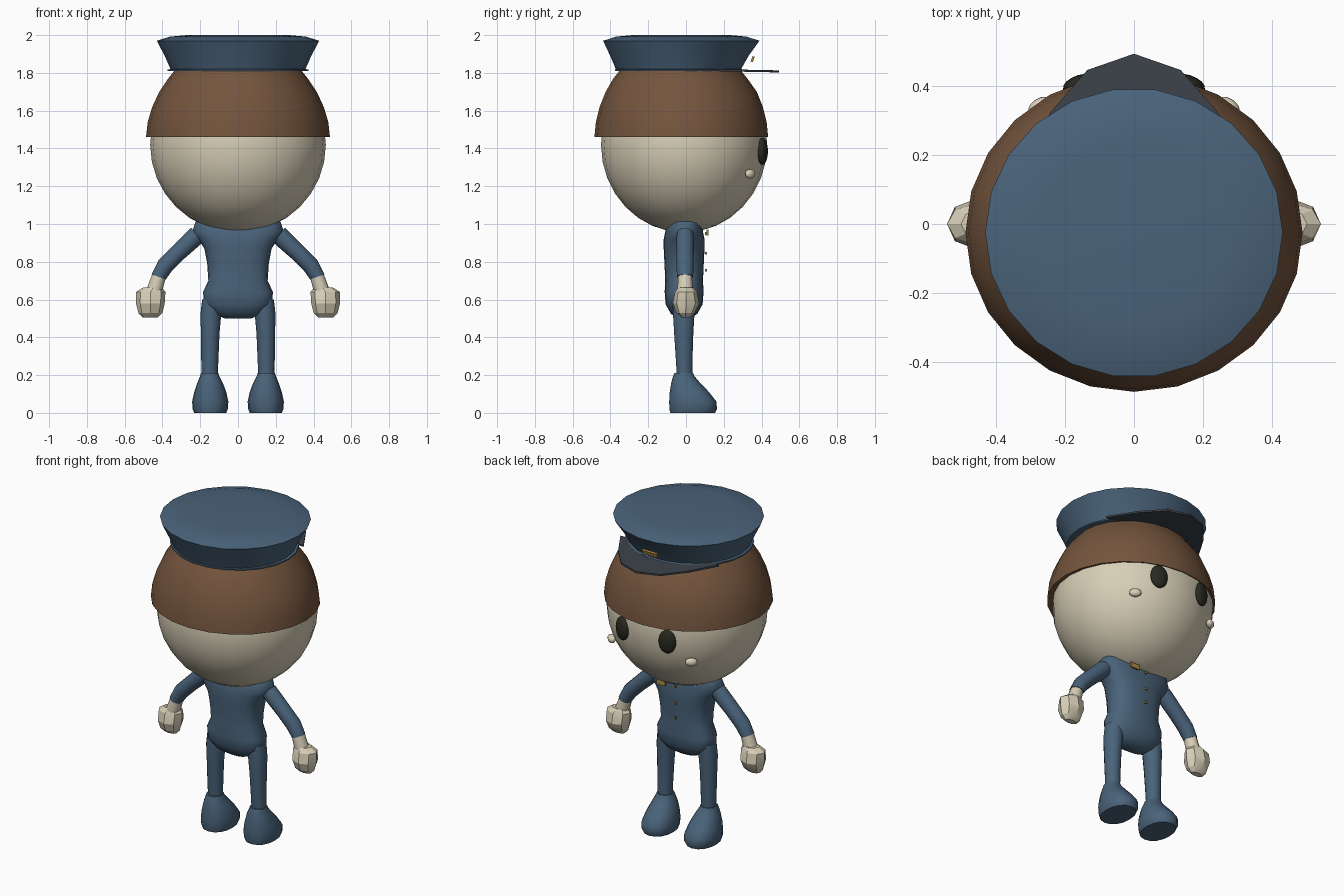
import bpy, bmesh, math
from mathutils import Vector


def material(name, rgb):
    m = bpy.data.materials.new(name)
    m.diffuse_color = (*rgb, 1)
    return m


BLUE = material("uniform blue", (0.068, 0.125, 0.195))
SKIN = material("cream skin", (0.68, 0.62, 0.47))
HAIR = material("brown hair", (0.175, 0.09, 0.047))
VISOR = material("dark visor", (0.045, 0.056, 0.07))
EYE = material("black eye", (0.022, 0.022, 0.015))
GOLD = material("brass", (0.42, 0.26, 0.06))


def finish(name, bm, mat, angle=40):
    bmesh.ops.recalc_face_normals(bm, faces=bm.faces)
    me = bpy.data.meshes.new(name)
    bm.to_mesh(me)
    bm.free()
    me.materials.append(mat)
    if angle:
        me.shade_smooth()
        me.set_sharp_from_angle(angle=math.radians(angle))
    ob = bpy.data.objects.new(name, me)
    bpy.context.collection.objects.link(ob)
    return ob


def loft(name, rings, mat, sides=16, power=1.0, angle=40, tilts=None):
    """Skin rings of (x, y, z, x radius, y radius); power < 1 squares them off."""
    bm = bmesh.new()
    loops = []
    for i, (cx, cy, cz, rx, ry) in enumerate(rings):
        t = math.radians(tilts[i]) if tilts else 0
        loop = []
        for k in range(sides):
            a = math.tau * k / sides
            c, s = math.cos(a), math.sin(a)
            u = math.copysign(abs(c) ** power, c) * rx
            v = math.copysign(abs(s) ** power, s) * ry
            loop.append(bm.verts.new((cx + u * math.cos(t), cy + v, cz + u * math.sin(t))))
        loops.append(loop)
    for a, b in zip(loops, loops[1:]):
        for k in range(sides):
            n = (k + 1) % sides
            bm.faces.new((a[k], a[n], b[n], b[k]))
    bm.faces.new(loops[0][::-1])
    bm.faces.new(loops[-1])
    return finish(name, bm, mat, angle)


def ball(name, loc, radii, mat, u=16, v=10, turn=0):
    bm = bmesh.new()
    bmesh.ops.create_uvsphere(bm, u_segments=u, v_segments=v, radius=1)
    for p in bm.verts:
        p.co = Vector((p.co.x * radii[0], p.co.y * radii[1], p.co.z * radii[2]))
    ob = finish(name, bm, mat, 60)
    ob.location = loc
    ob.rotation_euler.z = turn
    return ob


def plate(name, loc, size, mat, tilt=0):
    bm = bmesh.new()
    bmesh.ops.create_cube(bm, size=1)
    for p in bm.verts:
        p.co = Vector((p.co.x * size[0], p.co.y * size[1], p.co.z * size[2]))
    ob = finish(name, bm, mat, 0)
    ob.location = loc
    ob.rotation_euler.x = tilt
    return ob


# Head and bowl-shaped hair
ball("head", (0, -0.01, 1.42), (0.465, 0.44, 0.465), SKIN, 24, 16)
loft("hair", [(0, -0.02, 1.47, 0.44, 0.415),
              (0, -0.025, 1.46, 0.487, 0.46),
              (0, -0.025, 1.54, 0.478, 0.452),
              (0, -0.025, 1.62, 0.454, 0.432),
              (0, -0.025, 1.70, 0.417, 0.40),
              (0, -0.03, 1.77, 0.37, 0.355),
              (0, -0.03, 1.82, 0.33, 0.315)], HAIR, 24)

# Flared cap with thin lower rim
loft("cap", [(0, -0.035, 1.81, 0.372, 0.345),
             (0, -0.035, 1.818, 0.372, 0.345),
             (0, -0.04, 1.82, 0.357, 0.335),
             (0, -0.035, 1.89, 0.388, 0.37),
             (0, -0.025, 1.97, 0.43, 0.418),
             (0, -0.025, 1.992, 0.36, 0.35),
             (0, -0.025, 2.0, 0.27, 0.26)], BLUE, 22, angle=35)

# Pointed visor on the face side
half = [(0.34, 0.16), (0.24, 0.325), (0.135, 0.445)]
outline = half + [(0, 0.492)] + [(-x, y) for x, y in reversed(half)]
bm = bmesh.new()
layers = [[bm.verts.new((x, y, 1.815 - 0.02 * (y - 0.16) + dz)) for x, y in outline]
          for dz in (-0.006, 0.005)]
bm.faces.new(layers[0][::-1])
bm.faces.new(layers[1])
for k in range(len(outline)):
    n = (k + 1) % len(outline)
    bm.faces.new((layers[0][k], layers[0][n], layers[1][n], layers[1][k]))
finish("visor", bm, VISOR, 0)
plate("cap_badge", (0, 0.353, 1.873), (0.10, 0.012, 0.03), GOLD, -0.35)

# Torso with squared shoulders
loft("torso", [(0, -0.01, 0.50, 0.07, 0.035),
               (0, -0.01, 0.525, 0.13, 0.07),
               (0, -0.01, 0.575, 0.18, 0.098),
               (0, -0.01, 0.64, 0.185, 0.103),
               (0, -0.01, 0.70, 0.157, 0.10),
               (0, -0.01, 0.79, 0.163, 0.104),
               (0, -0.01, 0.87, 0.178, 0.108),
               (0, -0.01, 0.92, 0.212, 0.108),
               (0, -0.01, 0.96, 0.242, 0.10),
               (0, -0.005, 1.01, 0.226, 0.09),
               (0, -0.005, 1.03, 0.205, 0.075)], BLUE, 20, 0.8, 50)

# Brass buttons and chest badge
for i, z in enumerate((0.95, 0.845, 0.755)):
    plate(f"button_{i + 1}", (0, 0.106, z), (0.012, 0.009, 0.014), GOLD)
plate("chest_badge", (0.09, 0.114, 0.955), (0.06, 0.009, 0.03), GOLD)

for side, s in (("left", -1), ("right", 1)):
    # Face details
    ball(f"{side}_eye", (s * 0.155, 0.405, 1.385), (0.052, 0.026, 0.072), EYE, turn=-s * 0.3)
    ball(f"{side}_cheek", (s * 0.275, 0.34, 1.265), (0.036, 0.022, 0.025), SKIN, 10, 8, -s * 0.65)

    # Sleeve, wrist and faceted fist
    loft(f"{side}_sleeve", [(s * 0.215, -0.005, 0.945, 0.048, 0.045),
                            (s * 0.25, -0.005, 0.91, 0.048, 0.047),
                            (s * 0.32, -0.005, 0.845, 0.045, 0.046),
                            (s * 0.385, -0.005, 0.78, 0.045, 0.046),
                            (s * 0.42, -0.005, 0.72, 0.040, 0.042)],
         BLUE, 12, tilts=[s * 45, s * 45, s * 44, s * 38, s * 20])
    loft(f"{side}_wrist", [(s * 0.418, -0.005, 0.725, 0.037, 0.039),
                           (s * 0.445, -0.005, 0.64, 0.042, 0.042)],
         SKIN, 10, tilts=[s * 18, s * 18])
    loft(f"{side}_hand", [(s * 0.452, 0, 0.665, 0.048, 0.04),
                          (s * 0.462, 0, 0.64, 0.078, 0.058),
                          (s * 0.464, 0, 0.58, 0.076, 0.07),
                          (s * 0.464, -0.002, 0.53, 0.064, 0.048),
                          (s * 0.464, -0.002, 0.505, 0.04, 0.02)],
         SKIN, 8, angle=25)

    # Trouser leg and rounded shoe with toe toward the face side
    loft(f"{side}_leg", [(s * 0.15, -0.008, 0.20, 0.043, 0.042),
                         (s * 0.149, -0.010, 0.30, 0.046, 0.046),
                         (s * 0.147, -0.012, 0.42, 0.049, 0.052),
                         (s * 0.144, -0.012, 0.52, 0.055, 0.058),
                         (s * 0.135, -0.010, 0.60, 0.055, 0.06)], BLUE, 14)
    loft(f"{side}_shoe", [(s * 0.147, 0.035, 0.0, 0.085, 0.118),
                          (s * 0.147, 0.038, 0.02, 0.093, 0.126),
                          (s * 0.147, 0.036, 0.06, 0.096, 0.125),
                          (s * 0.147, 0.018, 0.11, 0.085, 0.104),
                          (s * 0.148, -0.002, 0.16, 0.067, 0.076),
                          (s * 0.15, -0.012, 0.195, 0.051, 0.056),
                          (s * 0.15, -0.012, 0.21, 0.046, 0.05)], BLUE, 16, 0.9, 45)
